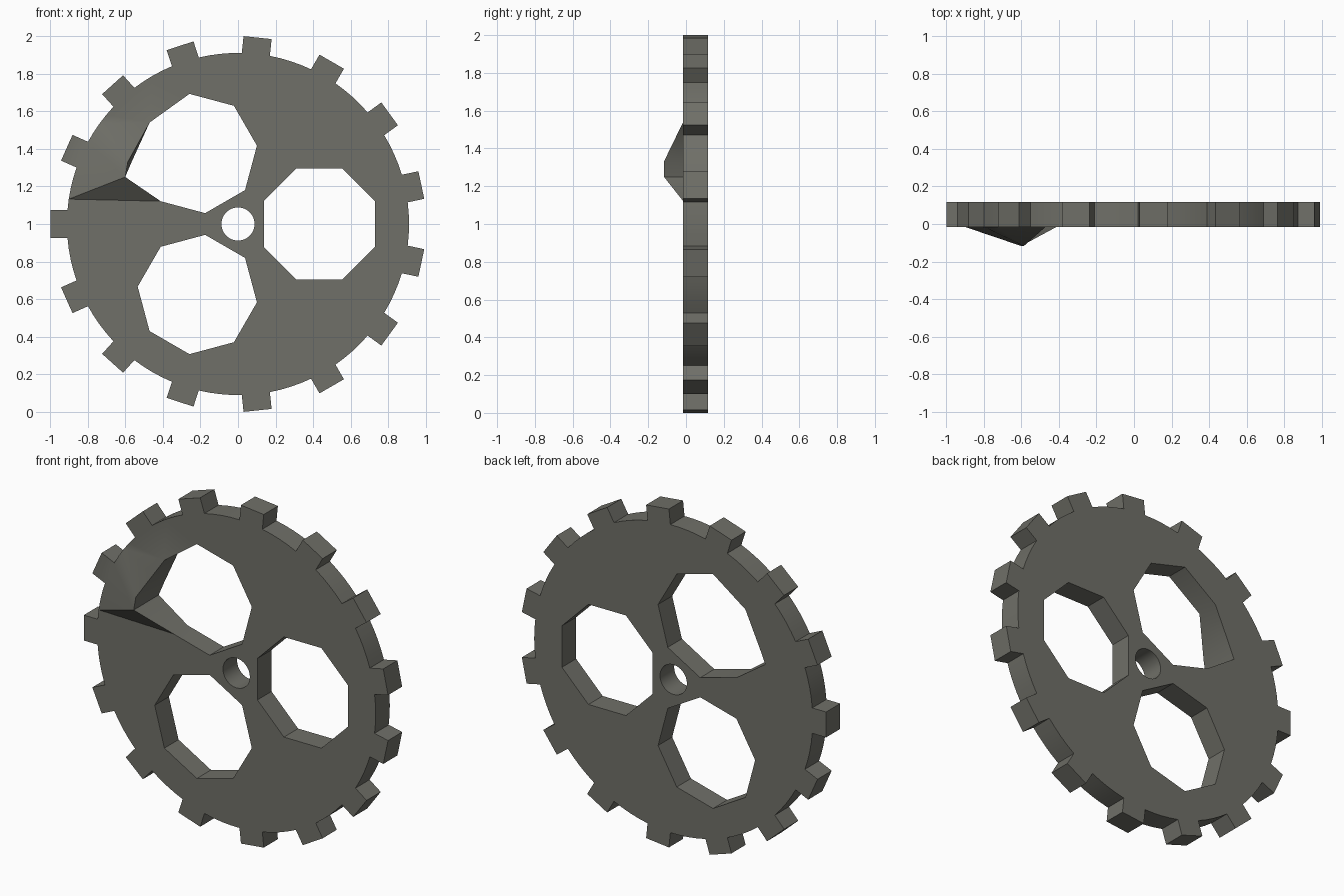
import bpy, bmesh, math
from mathutils import Vector
from mathutils.geometry import delaunay_2d_cdt

if "Cube" in bpy.data.objects:
    bpy.data.objects.remove(bpy.data.objects["Cube"])

FRONT, BACK, PEAK = -0.015, 0.117, -0.117
ROOT, TIP, HALF, TEETH = 0.91, 0.997, 0.075, 15


def polar(r, deg, cx=0.0, cz=0.0):
    a = math.radians(deg)
    return Vector((cx + r * math.cos(a), cz + r * math.sin(a)))


def inside(p, poly):
    hit = False
    for a, b in zip(poly, poly[1:] + poly[:1]):
        if (a.y > p.y) != (b.y > p.y) and p.x < a.x + (p.y - a.y) * (b.x - a.x) / (b.y - a.y):
            hit = not hit
    return hit


# toothed outline, with four steps along each gap
half_angle = math.degrees(math.asin(HALF / ROOT))
tip_angle = math.degrees(math.atan2(HALF, TIP))
tip_radius = math.hypot(TIP, HALF)
step = 360 / TEETH
rim, base_edges = [], []
for i in range(TEETH):
    a = 12 + i * step
    base_edges.append((len(rim), len(rim) + 3))
    rim += [polar(ROOT, a - half_angle), polar(tip_radius, a - tip_angle),
            polar(tip_radius, a + tip_angle), polar(ROOT, a + half_angle)]
    gap = step - 2 * half_angle
    rim += [polar(ROOT, a + half_angle + gap * k / 4) for k in (1, 2, 3)]

# axle hole and three octagonal windows
axle = [polar(0.088, 360 * k / 32) for k in range(32)]
windows = []
for turn in (0, 120, 240):
    c = polar(0.433, turn)
    windows.append([polar(0.32, turn - 22.5 + 45 * k, c.x, c.y) for k in range(8)])

# bent corner of the upper left window
bent = windows[1]
bent[1] = Vector((-0.47, 0.54))
bent[2] = Vector((-0.60, 0.25))
bent.insert(2, Vector((-0.566, 0.33)))
shoulder, corner, lower = bent[1], bent[3], bent[4]

# flat triangulation of the plate, keeping the edges of the raised patch
loops = [rim, axle] + windows
points, edges = [], list(base_edges)
for loop in loops:
    n = len(points)
    edges += [(n + k, n + (k + 1) % len(loop)) for k in range(len(loop))]
    points += loop


def nearest(p):
    return min(range(len(points)), key=lambda i: (points[i] - p).length)


edges.append((nearest(shoulder), nearest(polar(ROOT, 144))))
edges.append((nearest(lower), nearest(polar(ROOT, 171.7))))
verts, _, tris, *_ = delaunay_2d_cdt(points, edges, [], 0, 1e-5)

bm = bmesh.new()
back = [bm.verts.new((p.x, BACK, p.y + 1)) for p in verts]
front = [bm.verts.new((p.x, FRONT, p.y + 1)) for p in verts]
for t in tris:
    mid = sum((verts[i] for i in t), Vector((0, 0))) / 3
    if inside(mid, rim) and not any(inside(mid, h) for h in loops[1:]):
        bm.faces.new([back[i] for i in t])
        bm.faces.new([front[i] for i in reversed(t)])

# walls between the two sides
index = {v: i for i, v in enumerate(back)}
for e in [e for e in bm.edges if e.is_boundary and e.verts[0] in index]:
    i, j = index[e.verts[0]], index[e.verts[1]]
    bm.faces.new((back[i], back[j], front[j], front[i]))

# pull the bent corner forward into a peak
for i, p in enumerate(verts):
    if (p - corner).length < 1e-4:
        front[i].co.y = PEAK
    elif (p - bent[2]).length < 1e-4:
        front[i].co = (-0.586, PEAK, 1.33)

bmesh.ops.delete(bm, geom=[v for v in bm.verts if not v.link_faces], context='VERTS')
bmesh.ops.recalc_face_normals(bm, faces=bm.faces[:])
mesh = bpy.data.meshes.new("gear_wheel")
bm.to_mesh(mesh)
bm.free()
gear = bpy.data.objects.new("gear_wheel", mesh)
bpy.context.collection.objects.link(gear)

mat = bpy.data.materials.new("dark_grey_metal")
mat.diffuse_color = (0.16, 0.16, 0.138, 1)
mat.use_nodes = True
mat.node_tree.nodes["Principled BSDF"].inputs["Base Color"].default_value = mat.diffuse_color
mesh.materials.append(mat)

bpy.context.view_layer.objects.active = gear
gear.select_set(True)
bpy.ops.object.shade_smooth_by_angle(angle=math.radians(30))
